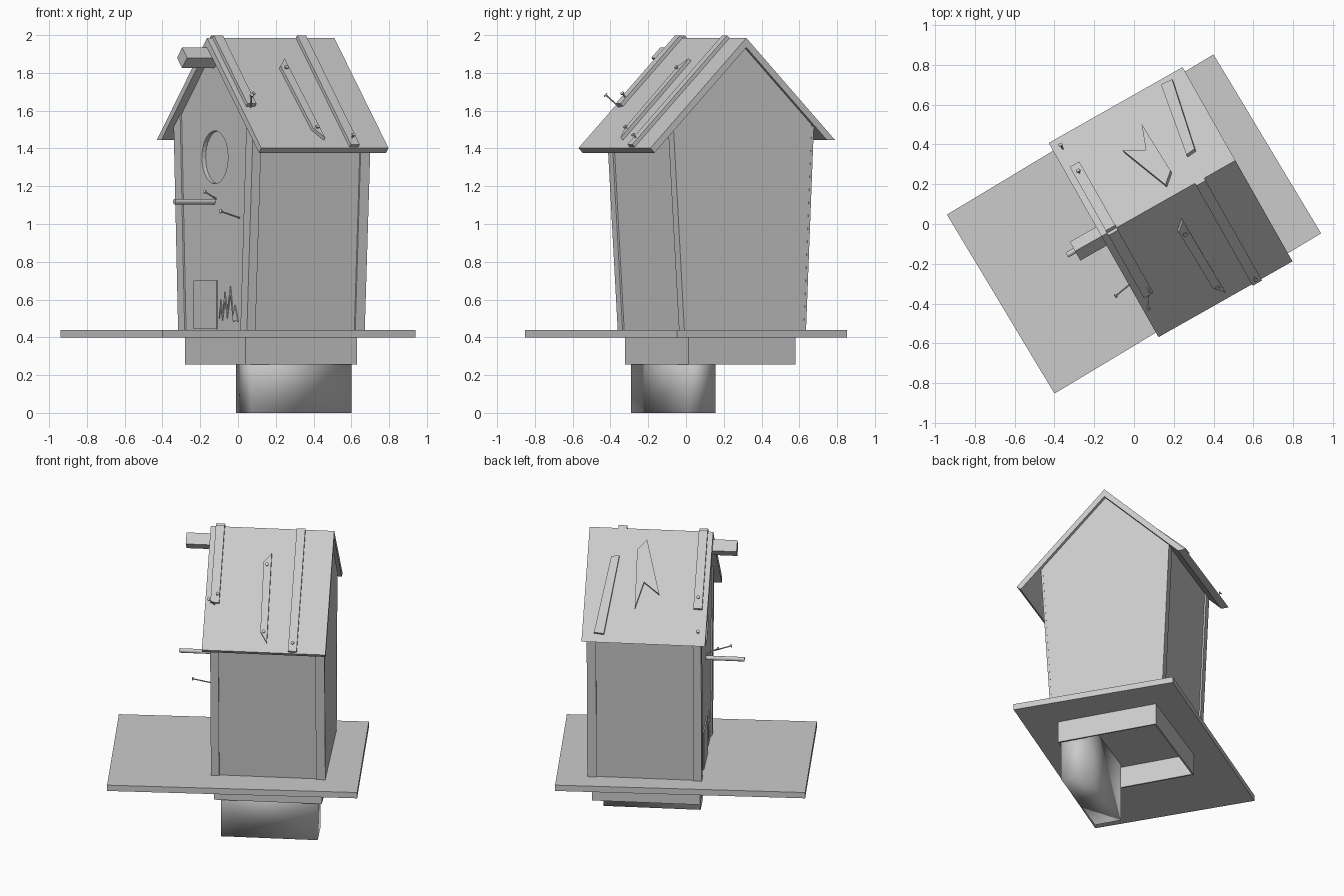
import bpy, bmesh, math
from mathutils import Vector

if "Cube" in bpy.data.objects:
    bpy.data.objects.remove(bpy.data.objects["Cube"])

YAW = math.radians(29.5)      # house is turned on the grid; build in its own frame
RIDGE_V, RIDGE_Z = 0.027, 1.985
# local axes: x = depth (front is -x), y = left, z = up


def finish(name, bm, yaw=YAW):
    bmesh.ops.recalc_face_normals(bm, faces=bm.faces)
    me = bpy.data.meshes.new(name)
    bm.to_mesh(me)
    bm.free()
    ob = bpy.data.objects.new(name, me)
    ob.rotation_euler.z = yaw
    bpy.context.collection.objects.link(ob)
    return ob


def extrude(name, pts, vec, yaw=YAW):
    bm = bmesh.new()
    face = bm.faces.new([bm.verts.new(p) for p in pts])
    r = bmesh.ops.extrude_face_region(bm, geom=[face], use_keep_orig=True)
    new = [g for g in r["geom"] if isinstance(g, bmesh.types.BMVert)]
    bmesh.ops.translate(bm, verts=new, vec=vec)
    return finish(name, bm, yaw)


def box(name, x0, x1, y0, y1, z0, z1, yaw=YAW):
    return extrude(name, [(x0, y0, z0), (x1, y0, z0), (x1, y1, z0), (x0, y1, z0)],
                   (0, 0, z1 - z0), yaw)


def profile(name, yz, x0, x1):
    return extrude(name, [(x0, y, z) for y, z in yz], (x1 - x0, 0, 0))


def roof_plate(name, xy, side, t=0.02):
    n = Vector((0, side, 1)).normalized()
    pts = [Vector((x, y, RIDGE_Z - abs(y - RIDGE_V))) - n * 0.004 for x, y in xy]
    return extrude(name, pts, n * (t + 0.004))


def add_rod(bm, a, b, r, seg):
    a, b = Vector(a), Vector(b)
    m = (b - a).to_track_quat('Z', 'Y').to_matrix().to_4x4()
    m.translation = (a + b) / 2
    bmesh.ops.create_cone(bm, cap_ends=True, segments=seg, radius1=r, radius2=r,
                          depth=(b - a).length, matrix=m)


def rod(name, a, b, r, seg=16):
    bm = bmesh.new()
    add_rod(bm, a, b, r, seg)
    return finish(name, bm)


def nail(name, base, tip):
    bm = bmesh.new()
    d = (Vector(tip) - Vector(base)).normalized()
    add_rod(bm, base, tip, 0.004, 8)
    add_rod(bm, tip, Vector(tip) + d * 0.006, 0.011, 8)
    return finish(name, bm)


# platform, hollow base frame and post
box("platform", -0.782, 0.782, -0.525, 0.525, 0.40, 0.44, math.radians(31))
fx0, fx1, fy0, fy1, w = -0.123, 0.555, -0.30, 0.353, 0.01
box("base_frame_front", fx0, fx0 + w, fy0, fy1, 0.255, 0.40)
box("base_frame_back", fx1 - w, fx1, fy0, fy1, 0.255, 0.40)
box("base_frame_right", fx0 + w, fx1 - w, fy0, fy0 + w, 0.255, 0.40)
box("base_frame_left", fx0 + w, fx1 - w, fy1 - w, fy1, 0.255, 0.40)
post = box("post", -0.08, 0.527, -0.289, -0.118, 0.0, 0.40)
post.data.shade_smooth()

# flared house body with round entrance
body = profile("house_body", [(-0.328, 0.44), (-0.395, 1.523), (RIDGE_V, 1.94),
                              (0.44, 1.532), (0.392, 0.44)], -0.128, 0.579)
cutter = rod("entrance_cutter", (-0.2, 0.022, 1.353), (-0.105, 0.022, 1.353), 0.14, 32)
cutter.hide_render = True
cutter.hide_viewport = True
cut = body.modifiers.new("entrance", 'BOOLEAN')
cut.operation = 'DIFFERENCE'
cut.object = cutter
cut.solver = 'EXACT'

# corner boards along the flared edges
for tag, lo, hi, s in (("right", -0.328, -0.395, -1), ("left", 0.392, 0.44, 1)):
    def strip(o, i):
        return [(lo + s * o, 0.44), (hi + s * o, 1.52), (hi - s * i, 1.52 + i), (lo - s * i, 0.44)]
    profile(f"{tag}_front_side_board", strip(0.01, 0.003), -0.137, -0.085)
    profile(f"{tag}_back_side_board", strip(0.01, 0.003), 0.522, 0.58)
    profile(f"{tag}_front_board", strip(0.01, 0.06), -0.137, -0.126)

# roof with unequal eaves
profile("roof", [(RIDGE_V, RIDGE_Z), (-0.556, 1.402), (-0.531, 1.377), (RIDGE_V, 1.935),
                 (0.517, 1.445), (0.566, 1.445)], -0.173, 0.601)

# ridge beam end, turned on its corner
h = 0.054
profile("ridge_beam", [(RIDGE_V + h, 1.88), (RIDGE_V, 1.88 + h),
                       (RIDGE_V - h, 1.88), (RIDGE_V, 1.88 - h)], -0.325, -0.12)

# roof battens and patches


def batten(name, x0, x1, y_end, side):
    roof_plate(name, [(x0, RIDGE_V), (x1, RIDGE_V), (x1, y_end), (x0, y_end)], side)


batten("front_batten_right", -0.14, -0.085, -0.335, -1)
batten("front_batten_left", -0.14, -0.085, 0.395, 1)
batten("back_batten_right", 0.367, 0.421, -0.55, -1)
roof_plate("patch_right", [(0.175, -0.135), (0.222, -0.095), (0.231, -0.515), (0.186, -0.462)], -1)
roof_plate("patch_left_long", [(0.463, 0.53), (0.525, 0.525), (0.451, 0.165), (0.401, 0.16)], 1)
roof_plate("patch_left_notched", [(0.134, 0.335), (0.235, 0.08), (0.292, 0.13),
                                  (0.281, 0.405), (0.235, 0.28)], 1)

# perch, small door panel and jagged splinter
rod("perch", (-0.37, 0.03, 1.118), (-0.12, 0.03, 1.118), 0.014)
box("door_panel", -0.136, -0.126, -0.008, 0.236, 0.445, 0.70)
profile("splinter", [(-0.03, 0.5), (-0.045, 0.6), (-0.065, 0.52), (-0.09, 0.64), (-0.115, 0.54),
                     (-0.15, 0.67), (-0.18, 0.51), (-0.2, 0.57), (-0.235, 0.48),
                     (-0.2, 0.49), (-0.18, 0.48), (-0.15, 0.63), (-0.115, 0.50),
                     (-0.09, 0.60), (-0.065, 0.49), (-0.045, 0.56)], -0.133, -0.126)

# nails in the front wall
nail("wall_nail_long", (-0.12, -0.245, 1.03), (-0.255, -0.269, 1.066))
nail("wall_nail_short", (-0.12, 0.01, 1.13), (-0.2, 0.0, 1.17))

# nails in the roof: position, side, length, tilt along depth
for i, (x, y, side, length, tilt) in enumerate((
        (-0.115, -0.34, -1, 0.09, -0.03), (-0.105, -0.30, -1, 0.045, 0.01),
        (0.198, -0.15, -1, 0.03, 0), (0.208, -0.465, -1, 0.03, 0),
        (0.394, -0.515, -1, 0.04, 0), (-0.112, 0.345, 1, 0.035, 0),
        (-0.125, 0.505, 1, 0.03, 0))):
    p = Vector((x, y, RIDGE_Z - abs(y - RIDGE_V)))
    n = Vector((0, side, 1)).normalized()
    nail(f"roof_nail_{i + 1}", p, p + n * length + Vector((tilt, 0, 0)))
